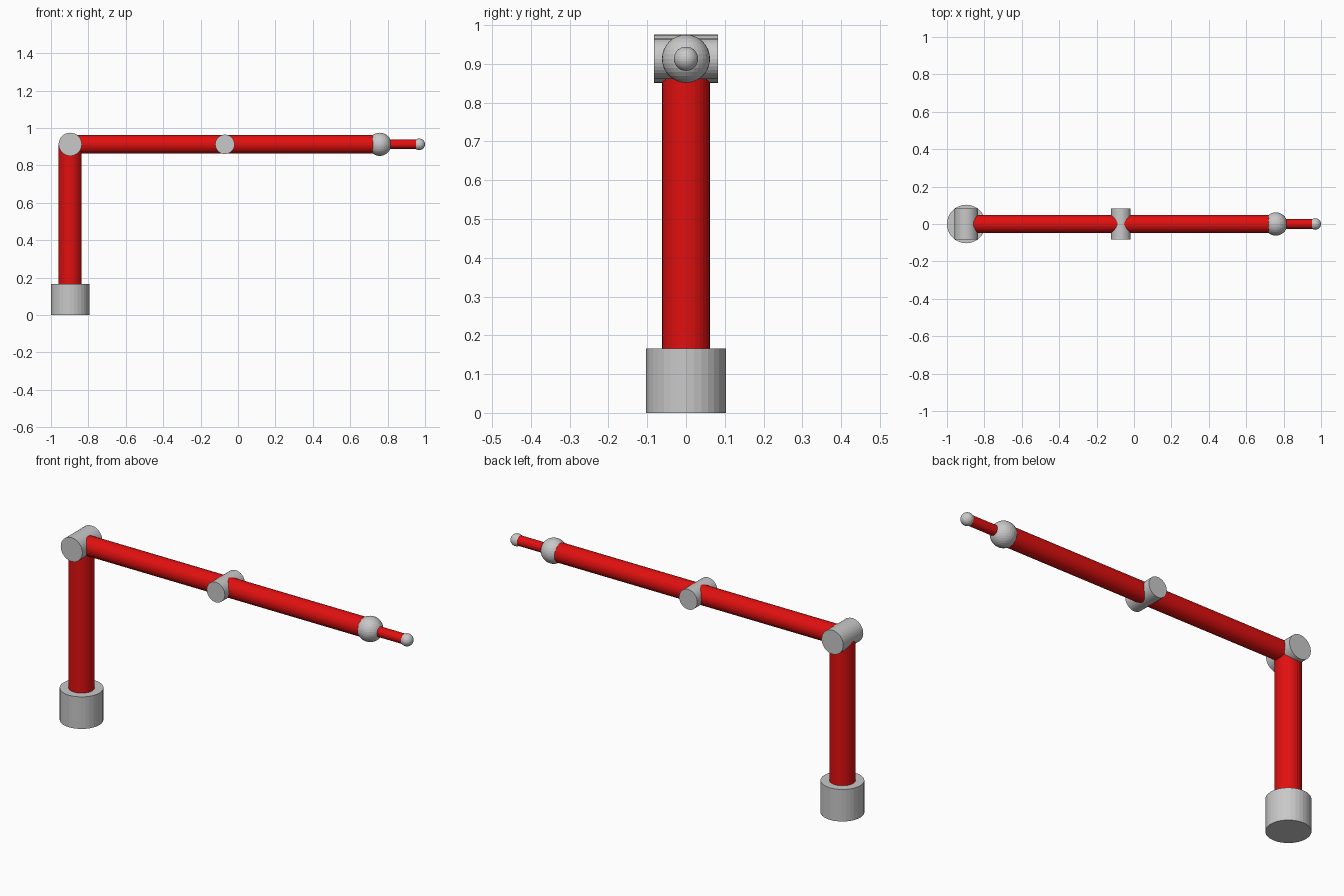
import bpy
from mathutils import Vector

if "Cube" in bpy.data.objects:
    bpy.data.objects.remove(bpy.data.objects["Cube"])

def material(name, rgb):
    m = bpy.data.materials.new(name)
    m.diffuse_color = (*rgb, 1)
    m.use_nodes = True
    m.node_tree.nodes["Principled BSDF"].inputs["Base Color"].default_value = m.diffuse_color
    return m

RED = material("red", (0.75, 0.005, 0.005))
GREY = material("grey", (0.58, 0.58, 0.58))

def finish(name, mat):
    ob = bpy.context.object
    ob.name = name
    ob.data.materials.append(mat)
    return ob

def rod(name, start, end, radius, mat):
    """Capped cylinder between two points."""
    a, b = Vector(start), Vector(end)
    d = b - a
    bpy.ops.mesh.primitive_cylinder_add(
        vertices=32, radius=radius, depth=d.length, location=(a + b) / 2,
        rotation=d.to_track_quat('Z', 'Y').to_euler())
    return finish(name, mat)

def ball(name, centre, radius, mat):
    bpy.ops.mesh.primitive_uv_sphere_add(
        segments=32, ring_count=16, radius=radius, location=centre)
    return finish(name, mat)

Z = 0.913                      # arm height
SHOULDER, ELBOW, WRIST, TIP = -0.897, -0.07, 0.758, 0.969

# Base and upright column
rod("base", (SHOULDER, 0, 0), (SHOULDER, 0, 0.166), 0.103, GREY)
rod("column", (SHOULDER, 0, 0.16), (SHOULDER, 0, Z), 0.0615, RED)

# Hinge barrels across the arm
for name, x, r in (("shoulder_joint", SHOULDER, 0.062), ("elbow_joint", ELBOW, 0.052)):
    rod(name, (x, -0.082, Z), (x, 0.082, Z), r, GREY)

# Arm links
rod("upper_arm", (SHOULDER, 0, Z), (ELBOW, 0, Z), 0.049, RED)
rod("forearm", (ELBOW, 0, Z), (WRIST, 0, Z), 0.049, RED)
rod("hand", (WRIST, 0, Z), (TIP, 0, Z), 0.0255, RED)

# Ball joints
ball("wrist_joint", (WRIST, 0, Z), 0.062, GREY)
ball("tip", (TIP, 0, Z), 0.031, GREY)
